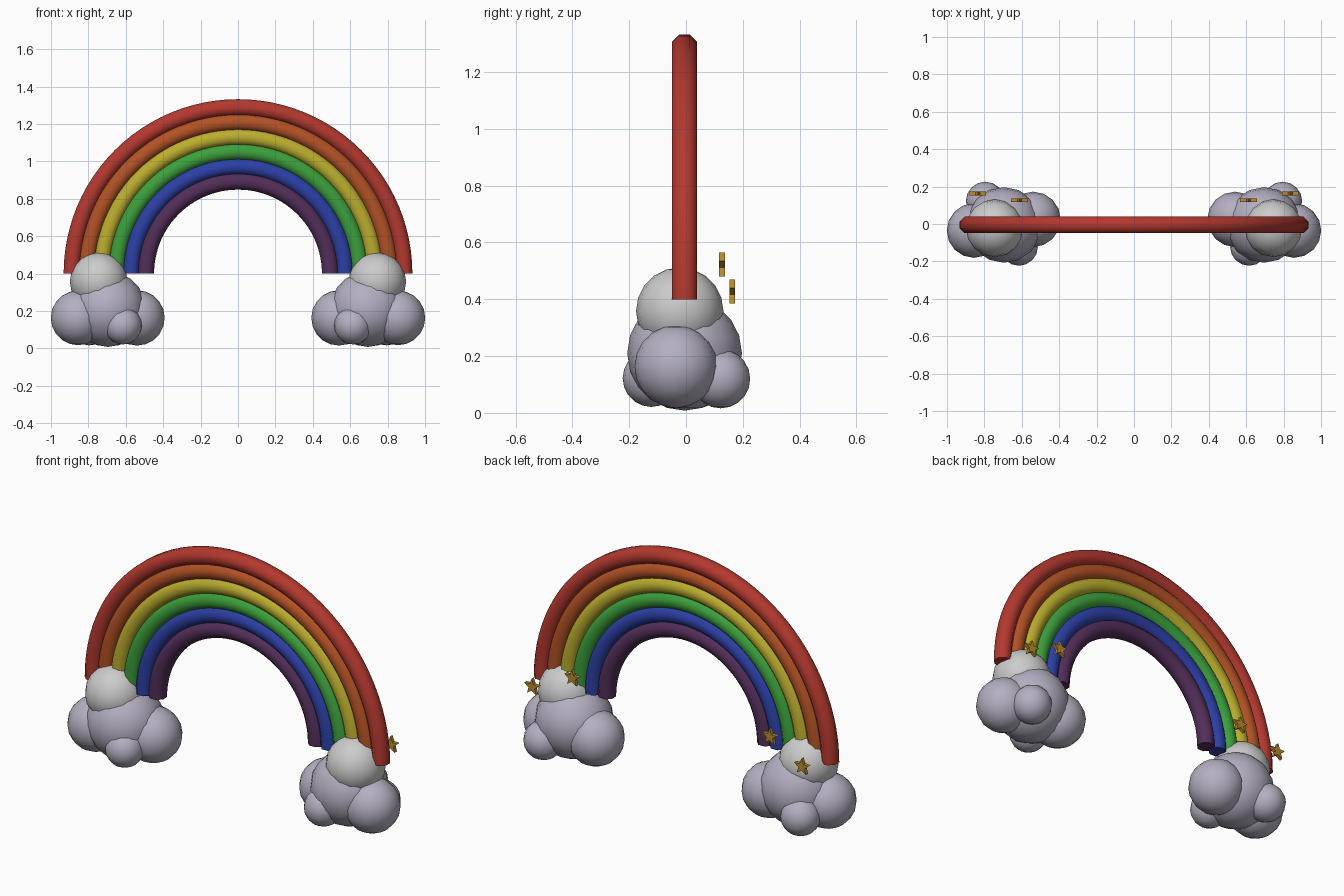
import bpy, bmesh
from math import sin, cos, pi

if "Cube" in bpy.data.objects:
    bpy.data.objects.remove(bpy.data.objects["Cube"])


def material(name, rgb):
    m = bpy.data.materials.new(name)
    m.diffuse_color = (*rgb, 1)
    m.use_nodes = True
    m.node_tree.nodes["Principled BSDF"].inputs["Base Color"].default_value = m.diffuse_color
    return m


def finish(bm, name, mat, smooth=True):
    bmesh.ops.recalc_face_normals(bm, faces=bm.faces)
    me = bpy.data.meshes.new(name)
    bm.to_mesh(me)
    bm.free()
    me.materials.append(mat)
    ob = bpy.data.objects.new(name, me)
    bpy.context.collection.objects.link(ob)
    if smooth:
        bpy.ops.object.select_all(action='DESELECT')
        ob.select_set(True)
        bpy.context.view_layer.objects.active = ob
        bpy.ops.object.shade_smooth_by_angle(angle=pi / 3)
    return ob


def arch(name, radius, mat, tube=0.048, base=0.4, steps=48, sides=8):
    # half-ring tube with capped ends
    bm = bmesh.new()
    rings = []
    for i in range(steps + 1):
        a = pi * i / steps
        ring = []
        for j in range(sides):
            t = 2 * pi * (j + 0.5) / sides
            r = radius + tube * cos(t)
            ring.append(bm.verts.new((r * cos(a), -0.005 + tube * sin(t), base + r * sin(a))))
        rings.append(ring)
    for p, q in zip(rings, rings[1:]):
        for j in range(sides):
            k = (j + 1) % sides
            bm.faces.new((p[j], p[k], q[k], q[j]))
    bm.faces.new(rings[0])
    bm.faces.new(rings[-1])
    return finish(bm, name, mat)


def puff(name, center, radius, mat):
    bm = bmesh.new()
    bmesh.ops.create_uvsphere(bm, u_segments=16, v_segments=10, radius=radius)
    bmesh.ops.translate(bm, verts=bm.verts, vec=center)
    return finish(bm, name, mat)


def star(name, center, mat, outer=0.047, inner=0.02, depth=0.02):
    bm = bmesh.new()
    cx, cy, cz = center
    verts = []
    for i in range(10):
        r = inner if i % 2 else outer
        a = pi / 2 + i * pi / 5
        verts.append(bm.verts.new((cx + r * cos(a), cy - depth / 2, cz + r * sin(a))))
    face = bm.faces.new(verts)
    ext = bmesh.ops.extrude_face_region(bm, geom=[face], use_keep_orig=True)
    moved = [v for v in ext['geom'] if isinstance(v, bmesh.types.BMVert)]
    bmesh.ops.translate(bm, verts=moved, vec=(0, depth, 0))
    return finish(bm, name, mat, smooth=False)


# rainbow bands, outside to inside
bands = [("red", (0.45, 0.04, 0.028)), ("orange", (0.45, 0.085, 0.018)),
         ("yellow", (0.5, 0.42, 0.028)), ("green", (0.045, 0.35, 0.045)),
         ("blue", (0.025, 0.05, 0.38)), ("purple", (0.085, 0.027, 0.1))]
for i, (color, rgb) in enumerate(bands):
    arch(color + "_band", 0.888 - 0.079 * i, material(color, rgb))

# mirrored clouds and their stars
lavender = material("lavender", (0.46, 0.43, 0.53))
white = material("white", (0.8, 0.8, 0.8))
gold = material("gold", (0.48, 0.26, 0.025))
puffs = [("main_puff", (0.695, -0.005, 0.21), 0.202, lavender),
         ("outer_puff", (0.855, -0.035, 0.163), 0.146, lavender),
         ("inner_puff", (0.54, 0.025, 0.163), 0.148, lavender),
         ("front_puff", (0.615, -0.122, 0.122), 0.101, lavender),
         ("back_puff", (0.795, 0.122, 0.12), 0.104, lavender),
         ("top_puff", (0.745, -0.022, 0.358), 0.154, white)]
stars = [(0.835, 0.163, 0.423), (0.612, 0.127, 0.518)]
for side, s in (("left", -1), ("right", 1)):
    for name, (x, y, z), r, mat in puffs:
        puff(f"{side}_{name}", (s * x, y, z), r, mat)
    for i, (x, y, z) in enumerate(stars):
        star(f"{side}_star_{i + 1}", (s * x, y, z), gold)
